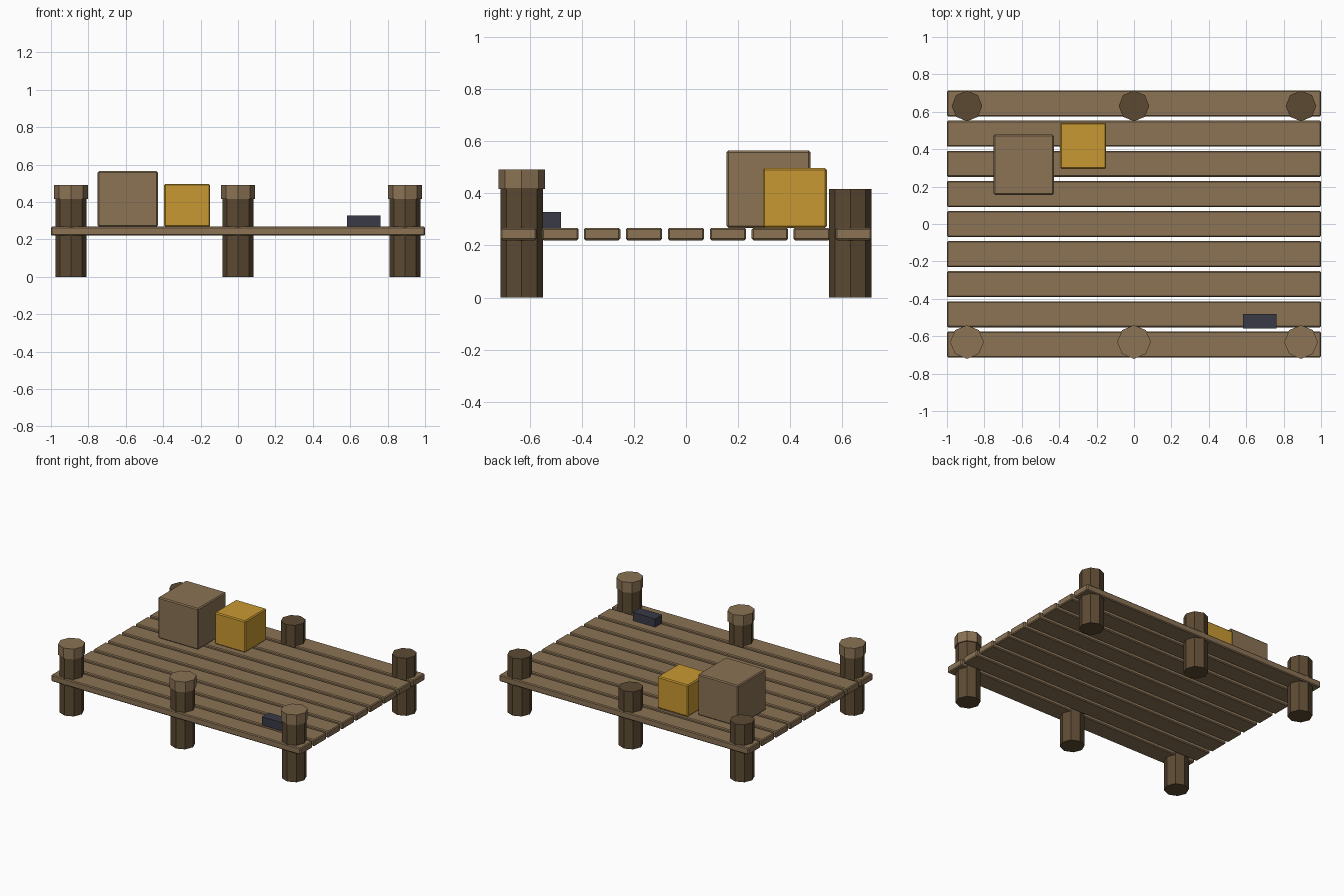
import bpy
import bmesh
from mathutils import Matrix, Vector

if "Cube" in bpy.data.objects:
    bpy.data.objects.remove(bpy.data.objects["Cube"], do_unlink=True)


def make_material(name, hex_code):
    def linear(c):
        return c / 12.92 if c <= 0.04045 else ((c + 0.055) / 1.055) ** 2.4
    rgb = [linear(int(hex_code[i:i + 2], 16) / 255) for i in (0, 2, 4)]
    mat = bpy.data.materials.new(name)
    mat.use_nodes = True
    mat.diffuse_color = (*rgb, 1)
    bsdf = mat.node_tree.nodes["Principled BSDF"]
    bsdf.inputs["Base Color"].default_value = (*rgb, 1)
    bsdf.inputs["Roughness"].default_value = 0.9
    return mat


plank_wood = make_material("plank wood", "8b7355")
post_wood = make_material("dark post wood", "5c4a33")
crate_gold = make_material("golden crate", "c99932")
cleat_iron = make_material("dark iron", "3a3a47")


def finish(bm, name, mat):
    mesh = bpy.data.meshes.new(name)
    bm.to_mesh(mesh)
    bm.free()
    mesh.materials.append(mat)
    obj = bpy.data.objects.new(name, mesh)
    bpy.context.collection.objects.link(obj)
    return obj


def box(name, mat, center_xy, size, bottom, bevel=0.0):
    bm = bmesh.new()
    center = Vector((*center_xy, bottom + size[2] / 2))
    bmesh.ops.create_cube(bm, size=1, matrix=Matrix.Translation(center) @ Matrix.Diagonal((*size, 1)))
    obj = finish(bm, name, mat)
    if bevel:
        mod = obj.modifiers.new("edge bevel", "BEVEL")
        mod.width = bevel
        mod.segments = 1
    return obj


def octagon_post(name, mat, center_xy, radius, bottom, top):
    bm = bmesh.new()
    bmesh.ops.create_cone(bm, cap_ends=True, segments=8, radius1=radius, radius2=radius,
                          depth=top - bottom,
                          matrix=Matrix.Translation((*center_xy, (bottom + top) / 2)))
    return finish(bm, name, mat)


# Deck planks
DECK_BOTTOM, DECK_TOP = 0.22, 0.268
for i in range(9):
    box(f"deck_plank_{i + 1}", plank_wood, (0, (i - 4) * 0.161),
        (2.0, 0.139, DECK_TOP - DECK_BOTTOM), DECK_BOTTOM, 0.006)

# Posts, with caps along the front row only
for side, x in (("right", -0.893), ("middle", 0), ("left", 0.893)):
    for row, y in (("front", -0.631), ("back", 0.631)):
        octagon_post(f"{row}_{side}_post", post_wood, (x, y), 0.082, 0, 0.417)
    octagon_post(f"front_{side}_post_cap", plank_wood, (x, -0.631), 0.09, 0.417, 0.492)

# Cargo and mooring cleat
box("large_crate", plank_wood, (-0.59, 0.317), (0.322, 0.322, 0.297), DECK_TOP, 0.007)
box("small_crate", crate_gold, (-0.272, 0.418), (0.246, 0.246, 0.229), DECK_TOP, 0.007)
box("mooring_cleat", cleat_iron, (0.673, -0.52), (0.18, 0.08, 0.06), DECK_TOP)
